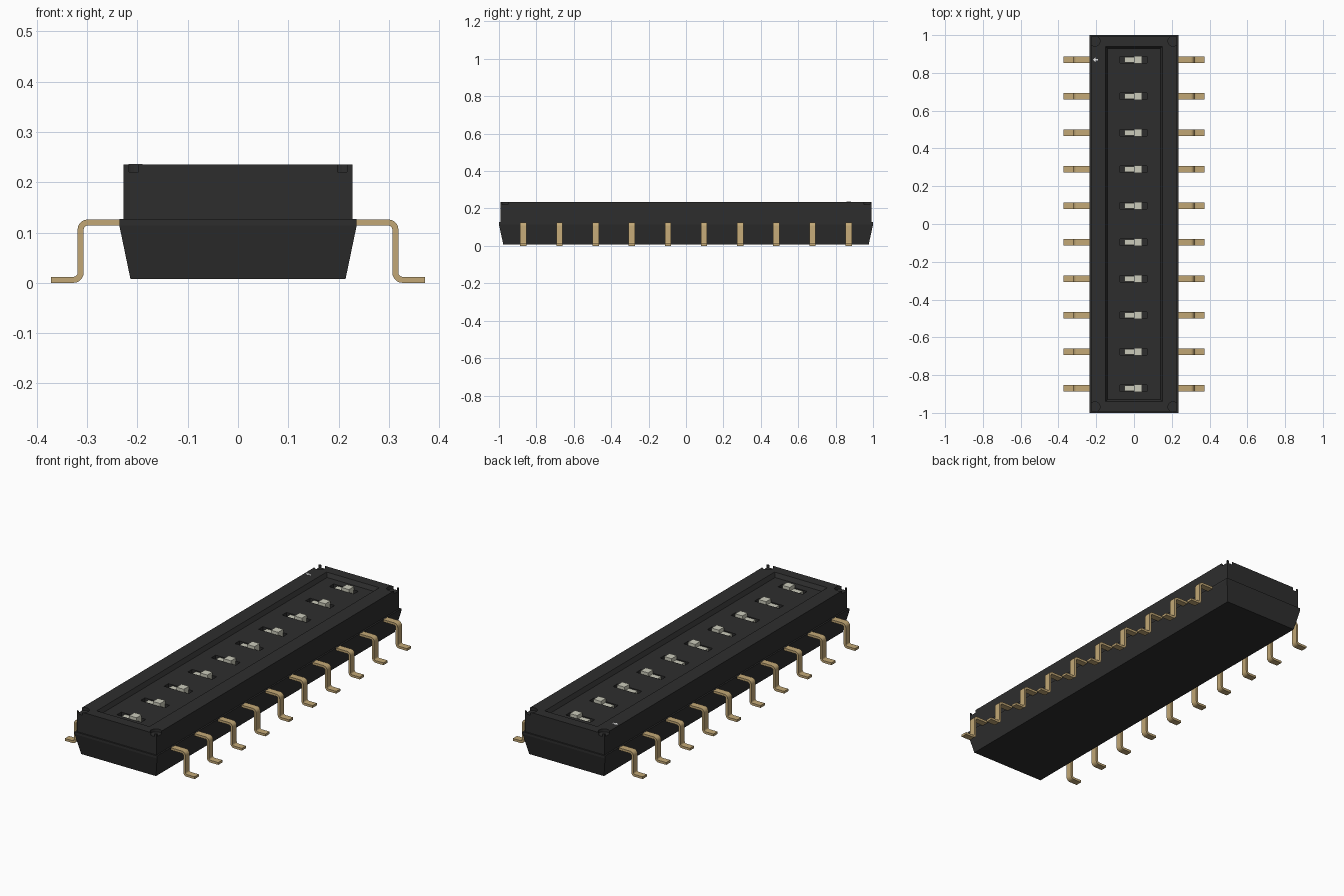
import bpy, bmesh, math
from mathutils import Vector

if "Cube" in bpy.data.objects:
    bpy.data.objects.remove(bpy.data.objects["Cube"], do_unlink=True)

COUNT, PITCH = 10, 0.1932
ROWS = [(i - (COUNT - 1) / 2) * PITCH for i in range(COUNT)]


def material(name, rgb):
    m = bpy.data.materials.new(name)
    m.use_nodes = True
    m.diffuse_color = (*rgb, 1)
    m.node_tree.nodes["Principled BSDF"].inputs["Base Color"].default_value = (*rgb, 1)
    return m


BLACK = material("black plastic", (0.027, 0.027, 0.027))
GOLD = material("gold plating", (0.54, 0.39, 0.18))
IVORY = material("ivory plastic", (0.6, 0.6, 0.5))
WHITE = material("white paint", (0.9, 0.9, 0.9))


def finish(name, bm, mat):
    bmesh.ops.recalc_face_normals(bm, faces=bm.faces)
    mesh = bpy.data.meshes.new(name)
    bm.to_mesh(mesh)
    bm.free()
    mesh.materials.append(mat)
    ob = bpy.data.objects.new(name, mesh)
    bpy.context.collection.objects.link(ob)
    return ob


def loft(bm, sections):
    """Stack rectangles (half x, half y, z) into a closed solid."""
    rings = [[bm.verts.new((sx * hx, sy * hy, z))
              for sx, sy in ((-1, -1), (1, -1), (1, 1), (-1, 1))]
             for hx, hy, z in sections]
    for a, b in zip(rings, rings[1:]):
        for i in range(4):
            j = (i + 1) % 4
            bm.faces.new((a[i], a[j], b[j], b[i]))
    bm.faces.new(rings[0][::-1])
    bm.faces.new(rings[-1])


def box(bm, x0, x1, y, hy, z0, z1):
    vs = bmesh.ops.create_cube(bm, size=1)["verts"]
    for v in vs:
        v.co = ((x0 + x1) / 2 + v.co.x * (x1 - x0), y + v.co.y * 2 * hy,
                (z0 + z1) / 2 + v.co.z * (z1 - z0))


def cut(ob, bm):
    cutter = finish("cutter", bm, BLACK)
    cutter.hide_render = True
    mod = ob.modifiers.new("cut", "BOOLEAN")
    mod.operation, mod.solver, mod.object = "DIFFERENCE", "EXACT", cutter
    bpy.context.view_layer.objects.active = ob
    bpy.ops.object.modifier_apply(modifier=mod.name)
    bpy.data.objects.remove(cutter, do_unlink=True)


# Housing: tapered base, rim and slightly narrower cover
bm = bmesh.new()
loft(bm, [(0.214, 0.977, 0.008), (0.236, 1.0, 0.114), (0.236, 1.0, 0.127),
          (0.228, 0.993, 0.127), (0.228, 0.993, 0.235)])
housing = finish("housing", bm, BLACK)

# Sunken panel with sloping walls
bm = bmesh.new()
loft(bm, [(0.139, 0.928, 0.215), (0.151, 0.941, 0.235), (0.151, 0.941, 0.26)])
cut(housing, bm)

# Slider slots and round corner notches
bm = bmesh.new()
for y in ROWS:
    box(bm, -0.073, 0.068, y, 0.018, 0.18, 0.25)
for sx in (-1, 1):
    for sy in (-1, 1):
        made = bmesh.ops.create_cone(bm, cap_ends=True, segments=24, radius1=0.027,
                                     radius2=0.027, depth=0.04)
        bmesh.ops.translate(bm, verts=made["verts"], vec=(sx * 0.207, sy * 0.968, 0.24))
cut(housing, bm)

# Sliders: low tongue with a raised grip
for i, y in enumerate(ROWS):
    bm = bmesh.new()
    box(bm, -0.05, 0.0, y, 0.0155, 0.18, 0.211)
    box(bm, 0.0, 0.042, y, 0.021, 0.18, 0.231)
    finish(f"slider_{i + 1}", bm, IVORY)


def rounded(points, radius, steps=5):
    """Replace the inner corners of a right-angled path with arcs."""
    out = [Vector(points[0])]
    for p, q, r in zip(points, points[1:], points[2:]):
        p, q, r = Vector(p), Vector(q), Vector(r)
        u, v = (p - q).normalized(), (r - q).normalized()
        for k in range(steps + 1):
            a = math.pi / 2 * k / steps
            out.append(q + radius * (u * (1 - math.sin(a)) + v * (1 - math.cos(a))))
    return out + [Vector(points[-1])]


def leg(name, side, y):
    path = rounded([(0.2, 0.12), (0.313, 0.12), (0.313, 0.006), (0.372, 0.006)], 0.014)
    bm = bmesh.new()
    rings = []
    for i, p in enumerate(path):
        t = (path[min(i + 1, len(path) - 1)] - path[max(i - 1, 0)]).normalized()
        n = Vector((-t.y, t.x)) * 0.006
        rings.append([bm.verts.new((side * (p.x + s * n.x), y + w * 0.017, p.y + s * n.y))
                      for s, w in ((-1, -1), (1, -1), (1, 1), (-1, 1))])
    for a, b in zip(rings, rings[1:]):
        for i in range(4):
            j = (i + 1) % 4
            bm.faces.new((a[i], a[j], b[j], b[i]))
    bm.faces.new(rings[0])
    bm.faces.new(rings[-1])
    ob = finish(name, bm, GOLD)
    bpy.ops.object.select_all(action="DESELECT")
    ob.select_set(True)
    bpy.context.view_layer.objects.active = ob
    bpy.ops.object.shade_smooth_by_angle(angle=math.radians(35))


# Gull-wing legs on both sides
for i, y in enumerate(ROWS):
    leg(f"left_leg_{i + 1}", 1, y)
    leg(f"right_leg_{i + 1}", -1, y)

# Painted arrow beside the last slider
bm = bmesh.new()
box(bm, -0.206, -0.19, ROWS[-1], 0.004, 0.2345, 0.236)
head = [(-0.218, 0), (-0.204, -0.012), (-0.204, 0.012)]
low, high = [[bm.verts.new((x, ROWS[-1] + y, z)) for x, y in head] for z in (0.2345, 0.236)]
bm.faces.new(low)
bm.faces.new(high)
for i in range(3):
    j = (i + 1) % 3
    bm.faces.new((low[i], low[j], high[j], high[i]))
finish("direction_arrow", bm, WHITE)
